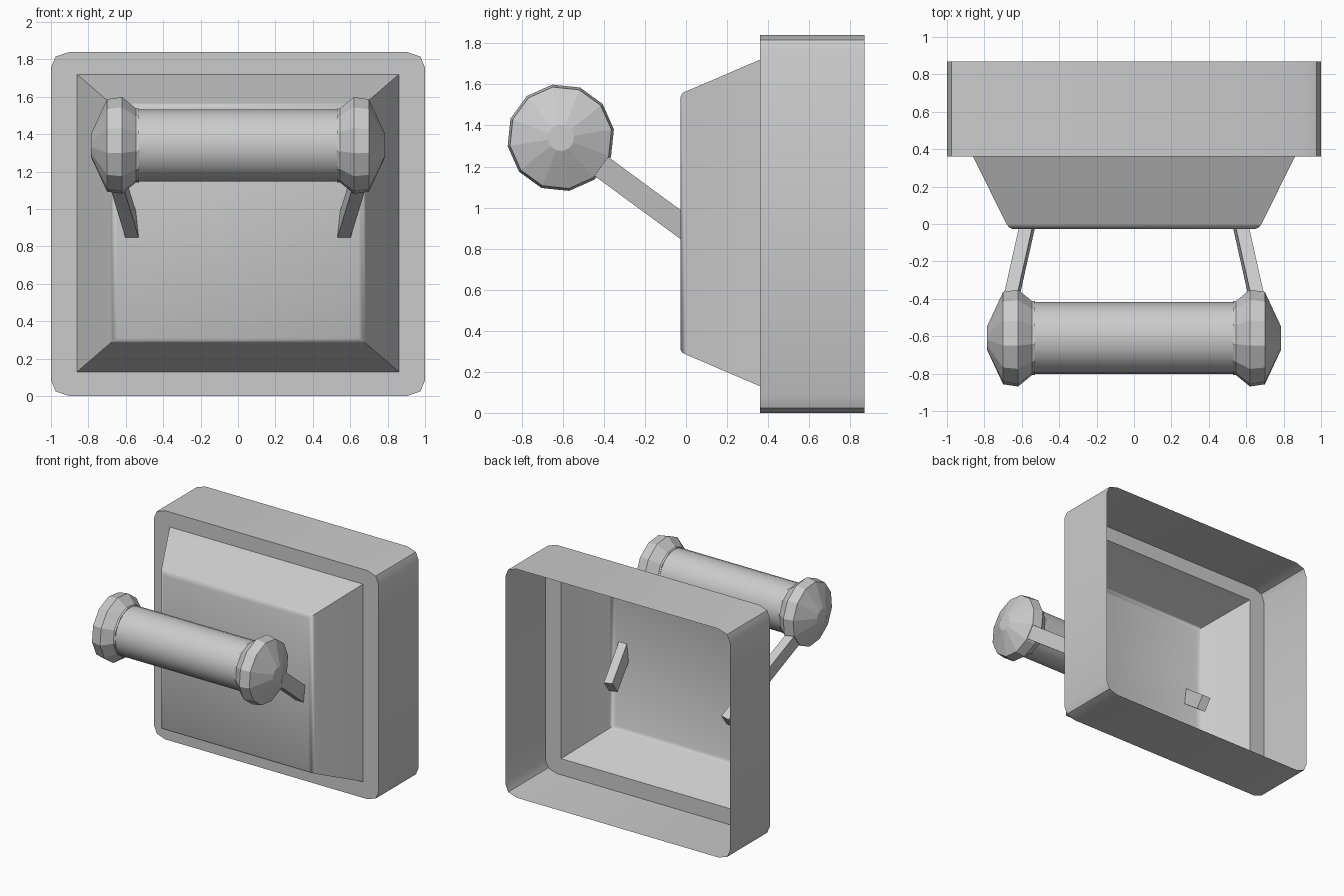
import bpy, bmesh, math
from mathutils import Vector

if "Cube" in bpy.data.objects:
    bpy.data.objects.remove(bpy.data.objects["Cube"])


def loft(name, rings, cap_start=False, cap_end=False, smooth=None):
    """Skin a list of equal-length point rings into an object."""
    bm = bmesh.new()
    vs = [[bm.verts.new(p) for p in r] for r in rings]
    n = len(rings[0])
    for a, b in zip(vs, vs[1:]):
        for i in range(n):
            j = (i + 1) % n
            bm.faces.new((a[i], a[j], b[j], b[i]))
    if cap_start:
        bm.faces.new(vs[0][::-1])
    if cap_end:
        bm.faces.new(vs[-1])
    bmesh.ops.remove_doubles(bm, verts=bm.verts[:], dist=1e-4)
    bmesh.ops.recalc_face_normals(bm, faces=bm.faces[:])
    me = bpy.data.meshes.new(name)
    bm.to_mesh(me)
    bm.free()
    ob = bpy.data.objects.new(name, me)
    bpy.context.collection.objects.link(ob)
    if smooth:
        bpy.ops.object.select_all(action='DESELECT')
        ob.select_set(True)
        bpy.context.view_layer.objects.active = ob
        bpy.ops.object.shade_smooth_by_angle(angle=math.radians(smooth))
    return ob


def mirror(ob):
    ob.modifiers.new("mirror", 'MIRROR').use_axis[0] = True


def rect(y, hx, z0, z1, c=0.0):
    """Rectangle ring in the xz plane, corners cut in two steps of size c."""
    h, cz = (z1 - z0) / 2, (z0 + z1) / 2
    pts = []
    for sx, sz in ((1, 1), (-1, 1), (-1, -1), (1, -1)):
        k = [(hx, h - .85 * c), (hx - .25 * c, h - .25 * c), (hx - c, h)]
        if sx * sz < 0:
            k.reverse()
        pts += [(sx * x, y, cz + sz * z) for x, z in k]
    return pts


def circle(x, r, n, start=0):
    """Ring around the roller axis."""
    a = [math.radians(start) + 2 * math.pi * i / n for i in range(n)]
    return [(x, -.61 + r * math.cos(t), 1.34 + r * math.sin(t)) for t in a]


# open-backed casing with a front flange
loft("casing", [rect(.87, 1, 0, 1.84, .1), rect(.36, 1, 0, 1.84, .1),
                rect(.36, .86, .13, 1.72)], smooth=30)

# raised tapered front panel with softened rim
loft("front_panel", [rect(.36, .86, .13, 1.72), rect(0, .682, .284, 1.566),
                     rect(-.018, .668, .293, 1.557),
                     rect(-.028, .645, .31, 1.535)], cap_end=True, smooth=40)

# smooth roller bar
loft("roller", [circle(-.58, .192, 24), circle(.58, .192, 24)], smooth=30)

# faceted end knobs
knob = loft("end_knob", [circle(x, r, 12, 9) for x, r in
                         ((.53, .2), (.545, .2), (.62, .262), (.7, .25), (.785, .065))],
            cap_start=True, cap_end=True)
mirror(knob)

# slanted support arms, poking through the panel
a, b = Vector((.68, -.5, 1.265)), Vector((.52, .215, .74))
d = (b - a).normalized()
side = (Vector((1, 0, 0)) - d * d.x).normalized() * .035
up = d.cross(side).normalized() * .057
arm = loft("support_arm", [[p + side * s + up * t for s, t in
                            ((1, 1), (-1, 1), (-1, -1), (1, -1))] for p in (a, b)],
           cap_start=True, cap_end=True)
mirror(arm)
